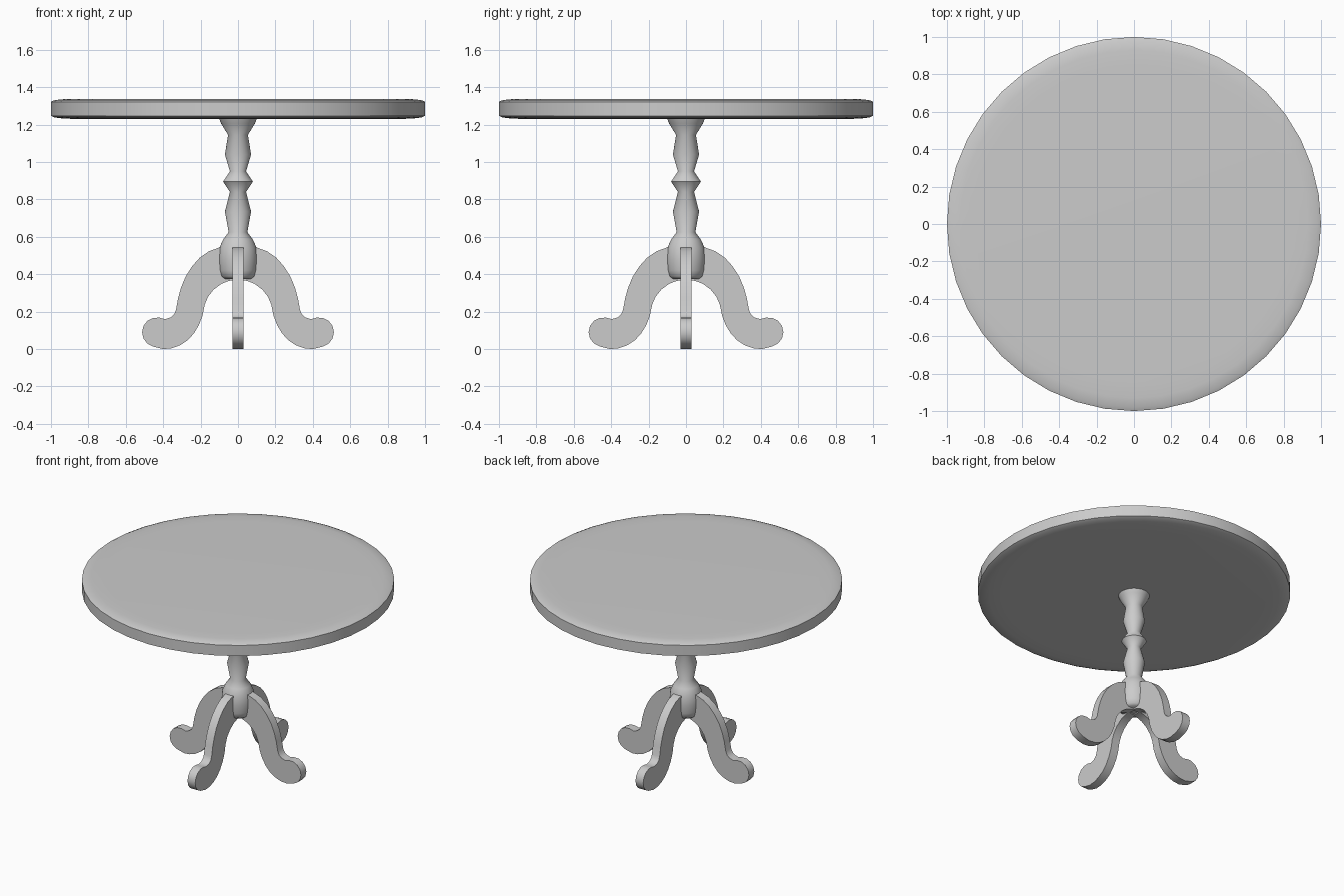
import bpy, bmesh, math
from mathutils import Matrix

if "Cube" in bpy.data.objects:
    bpy.data.objects.remove(bpy.data.objects["Cube"])


def finish(bm, name, angle):
    bmesh.ops.recalc_face_normals(bm, faces=bm.faces)
    mesh = bpy.data.meshes.new(name)
    bm.to_mesh(mesh)
    bm.free()
    obj = bpy.data.objects.new(name, mesh)
    bpy.context.collection.objects.link(obj)
    bpy.ops.object.select_all(action='DESELECT')
    obj.select_set(True)
    bpy.context.view_layer.objects.active = obj
    bpy.ops.object.shade_smooth_by_angle(angle=math.radians(angle))
    return obj


def lathe(name, profile, sides, angle):
    """Revolve (radius, z) points around z and cap both ends."""
    bm = bmesh.new()
    rings = []
    for r, z in profile:
        rings.append([bm.verts.new((r * math.cos(2 * math.pi * i / sides),
                                    r * math.sin(2 * math.pi * i / sides), z))
                      for i in range(sides)])
    for a, b in zip(rings, rings[1:]):
        for i in range(sides):
            j = (i + 1) % sides
            bm.faces.new((a[i], a[j], b[j], b[i]))
    bm.faces.new(rings[0])
    bm.faces.new(rings[-1])
    return finish(bm, name, angle)


def leg(name, outline, thickness, turn, reach):
    """Extrude an (x, z) outline and turn it about the column."""
    bm = bmesh.new()
    face = bm.faces.new([bm.verts.new((x * reach, -thickness / 2, z))
                         for x, z in outline])
    out = bmesh.ops.extrude_face_region(bm, geom=[face])
    verts = [v for v in out['geom'] if isinstance(v, bmesh.types.BMVert)]
    bmesh.ops.translate(bm, verts=verts, vec=(0, thickness, 0))
    bmesh.ops.transform(bm, matrix=Matrix.Rotation(turn, 4, 'Z'), verts=bm.verts)
    return finish(bm, name, 35)


# Round table top with softened rims
lathe("table_top", [(0.85, 1.23), (0.93, 1.232), (0.98, 1.238), (1.0, 1.247),
                    (1.0, 1.322), (0.98, 1.331), (0.93, 1.336), (0.85, 1.338)],
      40, 45)

# Turned column
lathe("column", [(0.075, 0.375), (0.092, 0.388), (0.1, 0.42), (0.105, 0.48),
                 (0.1, 0.54), (0.08, 0.585), (0.05, 0.625), (0.07, 0.735),
                 (0.043, 0.84), (0.08, 0.895), (0.043, 0.95), (0.07, 1.04),
                 (0.053, 1.145), (0.09, 1.205), (0.102, 1.235)], 32, 60)

# Scrolled leg outline: upper edge, rounded toe, lower edge
upper = [(0.02, 0.55), (0.1, 0.545), (0.155, 0.525), (0.205, 0.49),
         (0.245, 0.445), (0.28, 0.39), (0.305, 0.33), (0.32, 0.275),
         (0.332, 0.21), (0.342, 0.187), (0.36, 0.171), (0.39, 0.162)]
toe = [(0.434 + 0.079 * math.cos(math.radians(a)),
        0.092 + 0.079 * math.sin(math.radians(a))) for a in range(100, -76, -25)]
lower = [(0.4, 0.002), (0.355, 0.006), (0.31, 0.022), (0.27, 0.048),
         (0.237, 0.084), (0.21, 0.128), (0.19, 0.18), (0.178, 0.24),
         (0.16, 0.282), (0.13, 0.32), (0.09, 0.35), (0.05, 0.366), (0.02, 0.37)]
outline = upper + toe + lower
lowest = min(z for x, z in outline)
outline = [(x, z - lowest) for x, z in outline]

# Four legs around the column
for i, side in enumerate(("right", "back", "left", "front")):
    leg(side + "_leg", outline, 0.06, i * math.pi / 2, 1.0 if i % 2 == 0 else 1.015)
